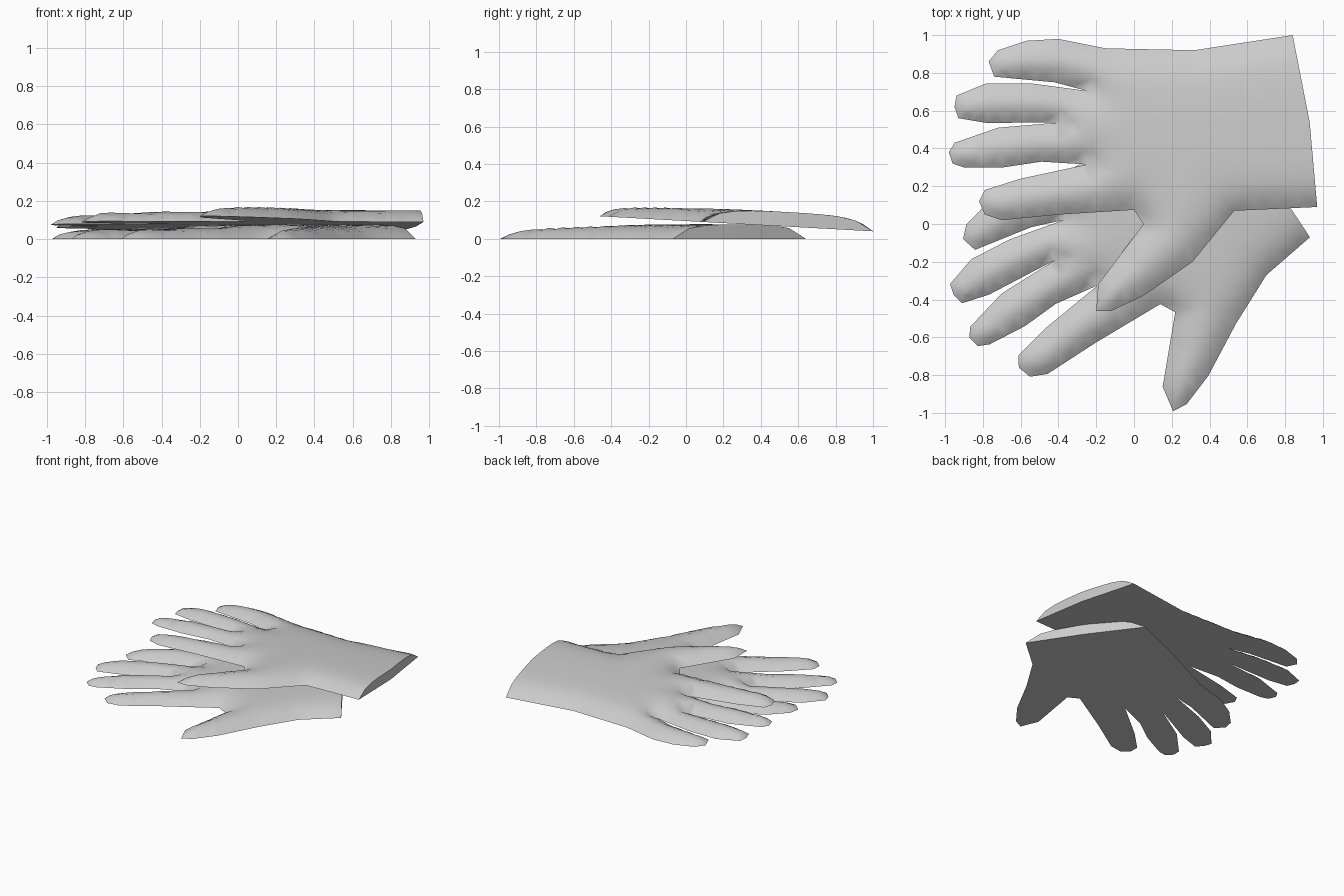
import bpy, bmesh, math
from mathutils import Vector, Matrix
from mathutils.geometry import delaunay_2d_cdt, intersect_point_line

if "Cube" in bpy.data.objects:
    bpy.data.objects.remove(bpy.data.objects["Cube"])

grey = bpy.data.materials.new("light_grey")
grey.use_nodes = True
colour = (0.6, 0.6, 0.6, 1)
grey.diffuse_color = colour
grey.node_tree.nodes["Principled BSDF"].inputs["Base Color"].default_value = colour

# Glove outline in hundredths, from the little-finger side round to the thumb
fingers = [
    (32, 92), (-15, 93), (-40, 98), (-57, 97), (-72, 92), (-77, 86), (-74, 78),
    (-42, 75), (-25, 70.5),                                          # little finger
    (-55, 74.5), (-78, 74.5), (-94, 68), (-95, 62), (-93, 56), (-78, 53.5),
    (-39, 53.8),                                                     # ring finger
    (-72, 51), (-95, 43), (-98, 38), (-96, 32), (-90, 30), (-69, 30), (-49, 33),
    (-25, 31.5),                                                     # middle finger
    (-60, 24), (-79, 18), (-82, 12), (-79, 5), (-70, 2), (-40, 5),
    (0, 7.5), (5, 0),                                                # index finger
    (-19, -32), (-20, -46), (-12, -46), (5, -38), (31, -20),         # thumb
]
THICK, ROUND, STEP = 0.078, 0.085, 0.055


def split(a, b):
    """Points from a up to, but not including, b."""
    n = max(1, round((b - a).length / 0.1))
    return [a.lerp(b, i / n) for i in range(n)]


def edge_distance(p, edges):
    best = 9.0
    for a, b in edges:
        q, t = intersect_point_line(p, a, b)
        q = Vector(q[:2]) if 0 <= t <= 1 else (a if t < 0 else b)
        best = min(best, (p - q).length)
    return best


def inside(p, edges):
    hit = False
    for a, b in edges:
        if (a.y > p.y) != (b.y > p.y):
            if p.x < a.x + (p.y - a.y) * (b.x - a.x) / (b.y - a.y):
                hit = not hit
    return hit


def make_glove(name, wrist, place):
    """Domed shell over a flat palm; wrist lists the points that close the outline."""
    corners = [Vector(p) / 100 for p in fingers + wrist]
    first_cuff = len(fingers) + 1
    ring, cuff_start = [], 0
    for i, a in enumerate(corners):
        if i == first_cuff:
            cuff_start = len(ring)
        if i == len(corners) - 1:
            cuff_end = len(ring)
        ring += split(a, corners[(i + 1) % len(corners)])
    n = len(ring)
    edges = [(ring[i], ring[(i + 1) % n]) for i in range(n)]
    seams = edges[:cuff_start] + edges[cuff_end:]

    # Inner points: one row along the rim, then a regular grid
    inner = []
    for a, b in edges:
        d = (b - a).normalized()
        p = (a + b) / 2 + Vector((-d.y, d.x)) * 0.03
        if inside(p, edges) and edge_distance(p, edges) > 0.022:
            inner.append(p)
    for i in range(-18, 19):
        for j in range(-9, 19):
            p = Vector((i, j)) * STEP
            if inside(p, edges) and edge_distance(p, edges) > 0.05:
                inner.append(p)

    pts, _, tris, source, _, _ = delaunay_2d_cdt(
        ring + inner, [], [list(range(n))], 1, 1e-5)
    where = {}
    for new, olds in enumerate(source):
        for old in olds:
            where[old] = new

    # Top surface rises away from every edge but the open end of the cuff
    bm = bmesh.new()
    top = []
    for p in pts:
        p = Vector(p)
        h = THICK * (1 - math.exp(-edge_distance(p, seams) / ROUND))
        top.append(bm.verts.new((p.x, p.y, h)))
    for t in tris:
        bm.faces.new([top[k] for k in t])

    # Flat palm and the upright cuff end
    base = []
    for i in range(n):
        v = top[where[i]]
        if cuff_start < i < cuff_end:
            v = bm.verts.new((v.co.x, v.co.y, 0))
        base.append(v)
    bm.faces.new(base[::-1])
    for i in range(cuff_start, cuff_end):
        quad = [base[i], base[i + 1], top[where[i + 1]], top[where[i]]]
        bm.faces.new(list(dict.fromkeys(quad)))
    bmesh.ops.triangulate(bm, faces=[f for f in bm.faces if len(f.verts) > 4])
    bmesh.ops.recalc_face_normals(bm, faces=bm.faces)
    bm.transform(place)

    mesh = bpy.data.meshes.new(name)
    bm.to_mesh(mesh)
    bm.free()
    mesh.materials.append(grey)
    obj = bpy.data.objects.new(name, mesh)
    bpy.context.collection.objects.link(obj)
    bpy.ops.object.select_all(action='DESELECT')
    obj.select_set(True)
    bpy.context.view_layer.objects.active = obj
    bpy.ops.object.shade_smooth_by_angle(angle=math.radians(50))


# Upper glove leans on the lower one: its palm plane falls towards the back
lean = Matrix.Identity(4)
lean[2][1], lean[2][3] = -0.055, 0.095
make_glove("upper_glove", [(53, 7), (97, 9), (93, 54), (84, 100)], lean)

# Lower glove lies flat, turned about the index fingertip
turn = (Matrix.Translation((-0.61, -0.76, 0)) @ Matrix.Rotation(math.radians(27.3), 4, 'Z')
        @ Matrix.Translation((0.82, -0.12, 0)))
make_glove("lower_glove", [(57, -4.6), (86.6, 2.6), (82, 45), (74.7, 88.7)], turn)
